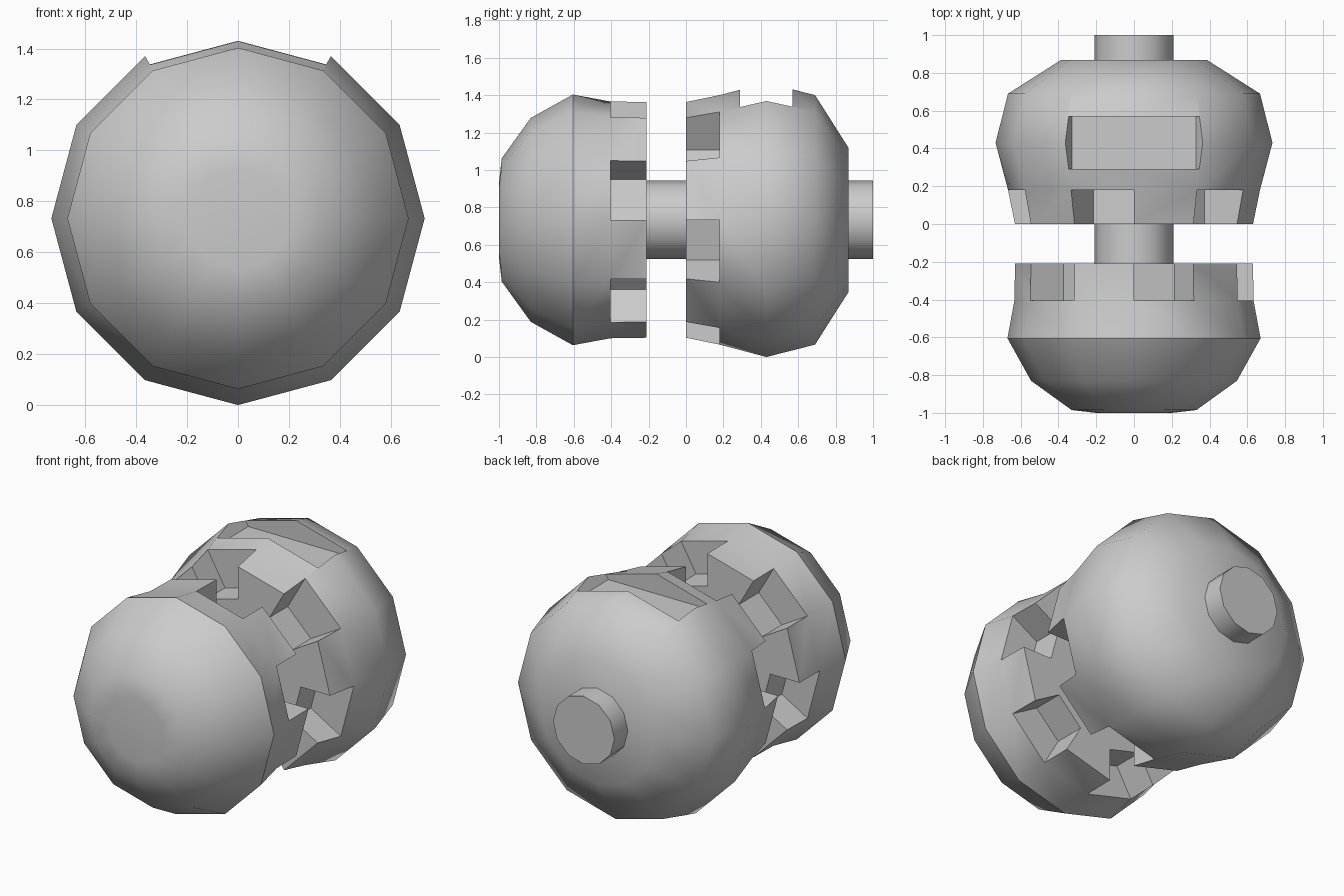
import bpy, bmesh, math

if "Cube" in bpy.data.objects:
    bpy.data.objects.remove(bpy.data.objects["Cube"])

CZ, SIDES, CORE = 0.733, 12, 0.43


def pt(r, y, i):
    a = 2 * math.pi * i / SIDES
    return (r * math.sin(a), y, CZ + r * math.cos(a))


def finish(bm, name, angle):
    bmesh.ops.remove_doubles(bm, verts=bm.verts, dist=1e-5)
    bmesh.ops.recalc_face_normals(bm, faces=bm.faces)
    me = bpy.data.meshes.new(name)
    bm.to_mesh(me)
    bm.free()
    ob = bpy.data.objects.new(name, me)
    bpy.context.collection.objects.link(ob)
    smooth(ob, angle)
    return ob


def select(ob):
    bpy.ops.object.select_all(action='DESELECT')
    ob.select_set(True)
    bpy.context.view_layer.objects.active = ob


def smooth(ob, angle):
    select(ob)
    bpy.ops.object.shade_smooth_by_angle(angle=math.radians(angle))


def lathe(name, profile, angle, gap_parity=None):
    """Turn a (y, radius) profile around y; the first step may carry jaw teeth."""
    bm = bmesh.new()

    def face(*pts):
        bm.faces.new([bm.verts.new(p) for p in pts])

    def quad(r0, y0, r1, y1, i):
        face(pt(r0, y0, i), pt(r0, y0, i + 1), pt(r1, y1, i + 1), pt(r1, y1, i))

    (y0, r0), (y1, r1) = profile[:2]
    for k, ((ya, ra), (yb, rb)) in enumerate(zip(profile, profile[1:])):
        for i in range(SIDES):
            if k or gap_parity is None:
                quad(ra, ya, rb, yb, i)
            elif i % 2 == gap_parity:      # notch: core wall and floor
                quad(CORE, y0, CORE, y1, i)
                quad(CORE, y1, r1, y1, i)
            else:                          # tooth: outside and end face
                quad(r0, y0, r1, y1, i)
                quad(CORE, y0, r0, y0, i)
    if gap_parity is not None:             # tooth side walls
        for i in range(SIDES):
            face(pt(CORE, y0, i), pt(r0, y0, i), pt(r1, y1, i), pt(CORE, y1, i))
    start = CORE if gap_parity is not None else r0
    face(*[pt(start, y0, i) for i in range(SIDES)])
    face(*[pt(profile[-1][1], profile[-1][0], i) for i in range(SIDES)])
    return finish(bm, name, angle)


# Front jaw with domed nose
lathe("front_jaw", [(-0.21, 0.63), (-0.405, 0.633), (-0.605, 0.67), (-0.83, 0.545),
                    (-0.985, 0.33), (-1.0, 0.2)], 35, 0)

# Rear jaw with bulging body
rear = lathe("rear_jaw", [(0, 0.63), (0.18, 0.667), (0.43, 0.733), (0.69, 0.667),
                          (0.868, 0.387)], 46, 1)

# Flat-bottomed slot cut into the top of the rear jaw
bm = bmesh.new()
a = math.radians(29.8)
rings = []
for y in (0.29, 0.57):
    rings.append([bm.verts.new((s * r * math.sin(a), y, CZ + r * math.cos(a)))
                  for s, r in ((-1, 0.66), (1, 0.66), (1, 1.0), (-1, 1.0))])
for ring in rings:
    bm.faces.new(ring)
for j in range(4):
    k = (j + 1) % 4
    bm.faces.new((rings[0][j], rings[0][k], rings[1][k], rings[1][j]))
cutter = finish(bm, "slot_cutter", 10)
cutter.hide_render = True
mod = rear.modifiers.new("slot", 'BOOLEAN')
mod.operation, mod.solver, mod.object = 'DIFFERENCE', 'EXACT', cutter
select(rear)
bpy.ops.object.modifier_apply(modifier=mod.name)
bpy.data.objects.remove(cutter)
smooth(rear, 46)

# Central shaft
lathe("shaft", [(-0.3, 0.21), (1.0, 0.21)], 35)
